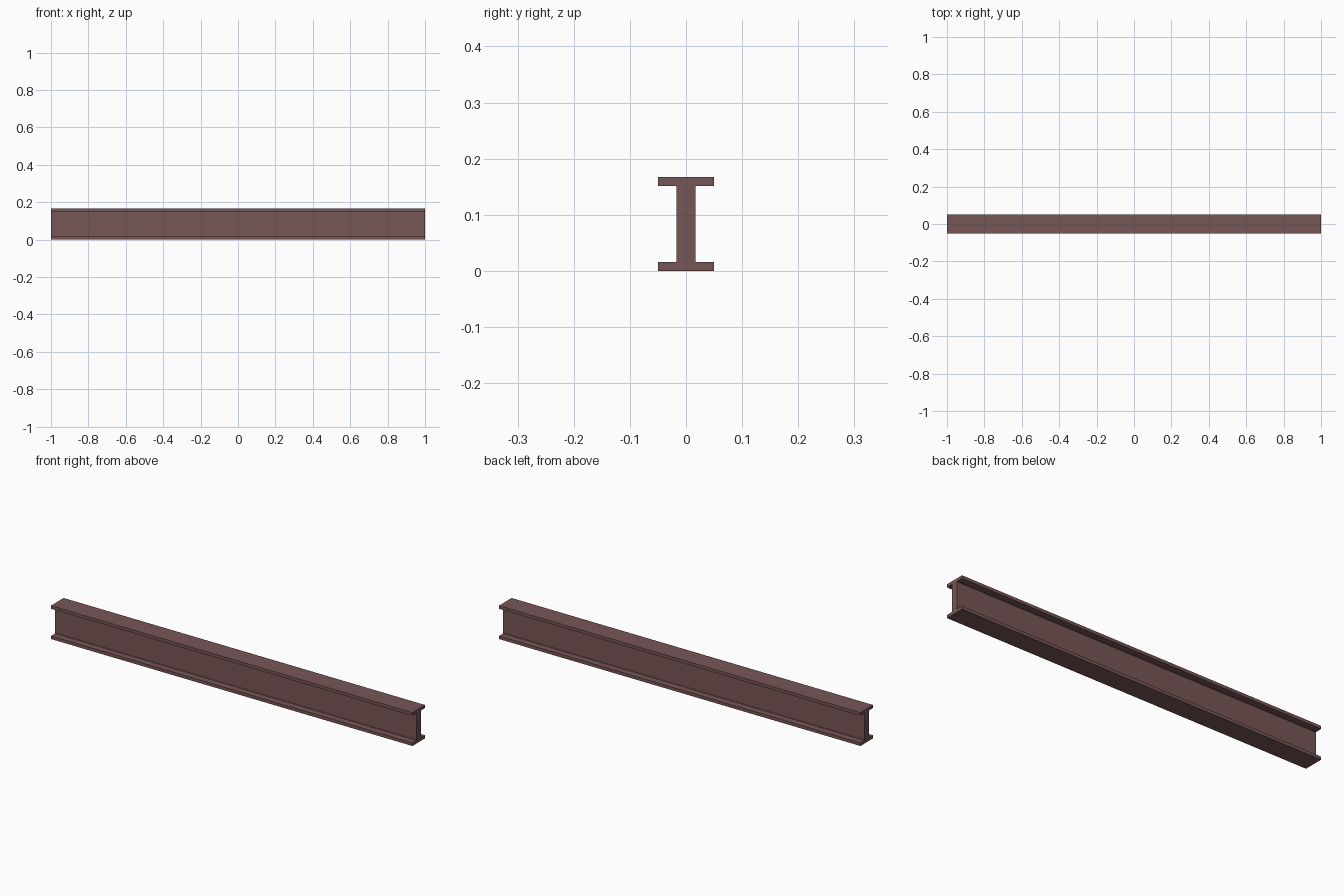
import bpy, bmesh

if "Cube" in bpy.data.objects:
    bpy.data.objects.remove(bpy.data.objects["Cube"])

LENGTH, HEIGHT = 2.0, 0.167
FLANGE_HALF, FLANGE_T, WEB_HALF, FILLET = 0.05, 0.0155, 0.0165, 0.002

# Quarter of the I section (y, z from the middle), top right
h = HEIGHT / 2
quarter = [(WEB_HALF, h - FLANGE_T - FILLET), (WEB_HALF + FILLET, h - FLANGE_T),
           (FLANGE_HALF, h - FLANGE_T), (FLANGE_HALF, h)]

# Mirror the quarter into the full outline
right = [(y, -z) for y, z in reversed(quarter)] + quarter
outline = right + [(-y, z) for y, z in reversed(right)]

# Extrude the section along x
bm = bmesh.new()
section = bm.faces.new([bm.verts.new((-LENGTH / 2, y, z + h)) for y, z in outline])
ext = bmesh.ops.extrude_face_region(bm, geom=[section], use_keep_orig=True)
moved = [v for v in ext["geom"] if isinstance(v, bmesh.types.BMVert)]
bmesh.ops.translate(bm, verts=moved, vec=(LENGTH, 0, 0))
bmesh.ops.recalc_face_normals(bm, faces=bm.faces[:])
mesh = bpy.data.meshes.new("steel_i_beam")
bm.to_mesh(mesh)
bm.free()

beam = bpy.data.objects.new("steel_i_beam", mesh)
bpy.context.collection.objects.link(beam)

# Red oxide primer colour
mat = bpy.data.materials.new("red_oxide")
mat.diffuse_color = (0.185, 0.092, 0.092, 1)
mat.use_nodes = True
mat.node_tree.nodes["Principled BSDF"].inputs["Base Color"].default_value = mat.diffuse_color
mesh.materials.append(mat)
